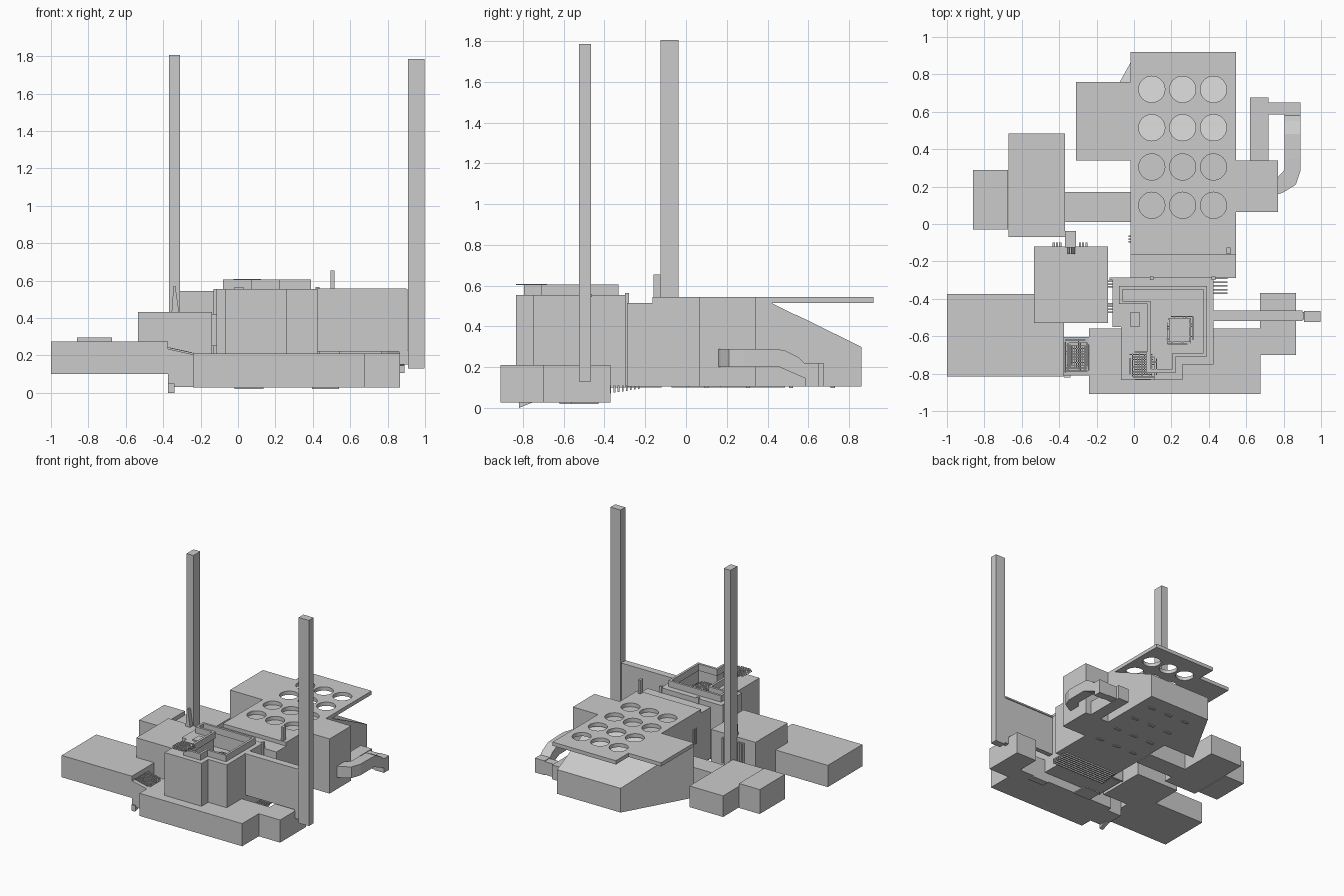
import bpy, bmesh, math, random
from mathutils import Vector

if "Cube" in bpy.data.objects:
    bpy.data.objects.remove(bpy.data.objects["Cube"])

random.seed(4)


def finish(name, bm):
    bmesh.ops.recalc_face_normals(bm, faces=bm.faces)
    me = bpy.data.meshes.new(name)
    bm.to_mesh(me)
    bm.free()
    ob = bpy.data.objects.new(name, me)
    bpy.context.collection.objects.link(ob)
    return ob


def prism(name, pts, lo, hi, axis='z', cut=None):
    """Extrude a closed outline: (x, y) along z, (y, z) along x or (x, z) along y."""
    place = {'z': lambda a, b, t: (a, b, t),
             'x': lambda a, b, t: (t, a, b),
             'y': lambda a, b, t: (a, t, b)}[axis]
    bm = bmesh.new()
    face = bm.faces.new([bm.verts.new(place(a, b, lo)) for a, b in pts])
    new = bmesh.ops.extrude_face_region(bm, geom=[face])['geom']
    move = Vector(place(0, 0, hi - lo))
    bmesh.ops.translate(bm, vec=move, verts=[g for g in new if isinstance(g, bmesh.types.BMVert)])
    if cut:
        geom = bm.verts[:] + bm.edges[:] + bm.faces[:]
        res = bmesh.ops.bisect_plane(bm, geom=geom, plane_co=cut[0], plane_no=cut[1], clear_outer=True)
        edges = [g for g in res['geom_cut'] if isinstance(g, bmesh.types.BMEdge)]
        bmesh.ops.contextual_create(bm, geom=edges)
    return finish(name, bm)


def boxes(name, items):
    """One object made from several (x0, x1, y0, y1, z0, z1) boxes."""
    bm = bmesh.new()
    for x0, x1, y0, y1, z0, z1 in items:
        vs = bmesh.ops.create_cube(bm, size=1)['verts']
        for v in vs:
            v.co = ((x0 + x1) / 2 + v.co.x * (x1 - x0),
                    (y0 + y1) / 2 + v.co.y * (y1 - y0),
                    (z0 + z1) / 2 + v.co.z * (z1 - z0))
    return finish(name, bm)


def box(name, *b):
    return boxes(name, [b])


def subtract(ob, cutter):
    cutter.hide_render = True
    mod = ob.modifiers.new('cut', 'BOOLEAN')
    mod.operation = 'DIFFERENCE'
    mod.solver = 'EXACT'
    mod.object = cutter
    bpy.context.view_layer.objects.active = ob
    bpy.ops.object.modifier_apply(modifier=mod.name)
    bpy.data.objects.remove(cutter)


def lattice(name, x0, x1, y0, y1, z, n=12, t=0.004):
    """Irregular crossing bars forming an open mesh."""
    bars = []
    for i in range(n):
        f = (i + 0.5) / n
        a, b = random.uniform(0, 0.25), random.uniform(0.75, 1)
        x, y = x0 + (x1 - x0) * f, y0 + (y1 - y0) * f
        bars.append((x0 + (x1 - x0) * a, x0 + (x1 - x0) * b, y, y + t, z, z + t))
        bars.append((x, x + t, y0 + (y1 - y0) * a, y0 + (y1 - y0) * b, z, z + t))
    return boxes(name, bars)


# main hall with a sloped rear, and its angled side wing
rear = [(0.42, 0.515), (0.53, 0.46), (0.545, 0.455), (0.86, 0.30), (0.86, 0.105)]
prism('hall', [(-0.29, 0.105), (-0.29, 0.515)] + rear, -0.02, 0.545, 'x')
prism('hall_side_wing', [(0.34, 0.105), (0.34, 0.515)] + rear, -0.31, -0.02, 'x',
      cut=((-0.02, 0.86, 0), (-0.52, 0.29, 0)))

# roof slab with twelve round openings
roof = box('hall_roof', -0.02, 0.545, -0.165, 0.92, 0.515, 0.545)
fan_centres = [(x, y) for x in (0.095, 0.26, 0.425) for y in (0.10, 0.305, 0.515, 0.72)]
cut = bmesh.new()
for x, y in fan_centres:
    made = bmesh.ops.create_cone(cut, cap_ends=True, segments=32, radius1=0.07, radius2=0.07, depth=0.2)
    bmesh.ops.translate(cut, vec=(x, y, 0.53), verts=made['verts'])
subtract(roof, finish('roof_cutter', cut))
box('wing_roof', -0.31, -0.02, 0.34, 0.76, 0.515, 0.545)
boxes('hall_underside_pads', [(x - 0.03, x + 0.03, y - 0.01, y + 0.01, 0.098, 0.106) for x, y in fan_centres])
box('roof_post', 0.495, 0.515, -0.16, -0.125, 0.5, 0.655)

# right annex and the duct looping out of it
box('right_annex', 0.545, 0.77, 0.065, 0.34, 0.105, 0.545)
prism('duct_elbow', [(0.76, 0.155), (0.80, 0.17), (0.865, 0.21), (0.89, 0.285), (0.89, 0.35),
                     (0.805, 0.35), (0.805, 0.29), (0.76, 0.24)], 0.20, 0.29)
prism('duct_drop', [(0.35, 0.20), (0.35, 0.29), (0.48, 0.285), (0.55, 0.25), (0.58, 0.22), (0.65, 0.22),
                    (0.65, 0.105), (0.585, 0.105), (0.585, 0.145), (0.46, 0.20)], 0.805, 0.89, 'x')
box('duct_return', 0.72, 0.805, 0.585, 0.65, 0.11, 0.215)
box('duct_box', 0.62, 0.72, 0.34, 0.675, 0.105, 0.22)

# low left buildings
box('left_store', -0.67, -0.37, -0.07, 0.485, 0.10, 0.27)
box('left_store_link', -0.37, -0.02, 0.01, 0.17, 0.10, 0.25)
box('left_outer_store', -0.86, -0.675, -0.03, 0.29, 0.10, 0.297)
box('boiler_block', -0.535, -0.14, -0.53, -0.12, 0.10, 0.433)
box('front_left_hall', -1.0, -0.375, -0.815, -0.375, 0.10, 0.275)

# front base with right extension
box('front_base', -0.24, 0.675, -0.91, -0.56, 0.028, 0.21)
box('base_right_block', 0.675, 0.865, -0.70, -0.37, 0.028, 0.21)
prism('base_left_ramp', [(-0.375, 0.03), (-0.375, 0.235), (-0.24, 0.205), (-0.24, 0.03)], -0.81, -0.605, 'y')
prism('base_spike', [(-0.82, 0.0), (-0.82, 0.05), (-0.75, 0.028)], -0.375, -0.34, 'x')
boxes('base_underside_pads', [(-0.02, 0.135, -0.56, -0.43, 0.02, 0.03), (0.395, 0.54, -0.62, -0.56, 0.02, 0.03)])

# central tower with a recessed top
tower = prism('tower', [(-0.115, -0.30), (0.425, -0.30), (0.425, -0.75), (0.26, -0.75), (0.26, -0.835),
                        (-0.07, -0.835), (-0.07, -0.55), (-0.115, -0.55)], 0.10, 0.555)
rim = [(-0.07, -0.34), (0.38, -0.34), (0.38, -0.70), (0.215, -0.70), (0.215, -0.785),
       (0.08, -0.785), (0.08, -0.42), (-0.07, -0.42)]
subtract(tower, prism('pit_cutter', rim, 0.44, 0.7))
t = 0.009
walls = []
for (ax, ay), (bx, by) in zip(rim, rim[1:] + rim[:1]):
    walls.append((min(ax, bx) - t, max(ax, bx) + t, min(ay, by) - t, max(ay, by) + t, 0.55, 0.605))
boxes('tower_rim', walls)
box('tower_top_hatch', -0.02, 0.03, -0.55, -0.47, 0.55, 0.565)
box('tower_inner_stand', 0.19, 0.30, -0.63, -0.51, 0.43, 0.50)
lattice('inner_lattice', 0.17, 0.32, -0.65, -0.49, 0.50)
lattice('tower_lattice', -0.03, 0.125, -0.84, -0.68, 0.604)
ramp = lattice('ramp_lattice', -0.07, 0.07, -0.09, 0.09, 0.0)
ramp.location = (-0.305, -0.705, 0.225)
ramp.rotation_euler.y = math.atan2(0.03, 0.135)

# parapet between tower and hall
box('parapet', -0.13, 0.43, -0.30, -0.285, 0.105, 0.555)
boxes('parapet_posts', [(x - 0.01, x + 0.01, -0.30, -0.28, 0.1, 0.565) for x in (0.095, 0.425)])

# side vents and underside fins
boxes('tower_side_slats', [(-0.14, -0.11, y, y + 0.008, 0.25, 0.42)
                           for y in (-0.475, -0.46, -0.445, -0.43, -0.34, -0.325, -0.31)])
boxes('hall_side_slats', [(-0.03, -0.02, -0.10 + 0.015 * i, -0.092 + 0.015 * i, 0.3, 0.42) for i in range(3)])
boxes('underside_fins', [(0.0, 0.5, -0.375 + 0.02 * i, -0.367 + 0.02 * i, 0.072 + 0.003 * i, 0.11)
                         for i in range(8)])

# duct wall leading to the right chimney
boxes('chimney_flue', [(0.42, 0.905, -0.51, -0.47, 0.22, 0.555), (0.42, 0.90, -0.518, -0.462, 0.545, 0.558)])
box('right_chimney', 0.908, 0.998, -0.525, -0.465, 0.13, 1.785)
box('flue_foot', 0.86, 0.908, -0.51, -0.47, 0.15, 0.225)

# left chimney with its braces
box('left_chimney', -0.37, -0.31, -0.125, -0.038, 0.20, 1.805)
prism('chimney_collar', [(-0.355, 0.43), (-0.345, 0.57), (-0.335, 0.57), (-0.315, 0.43)], -0.16, -0.12, 'y')
boxes('chimney_vents', [(x, x + 0.012, -0.12, -0.10, 0.2, 0.40)
                        for x in (-0.435, -0.418, -0.40, -0.295, -0.278, -0.26)])
